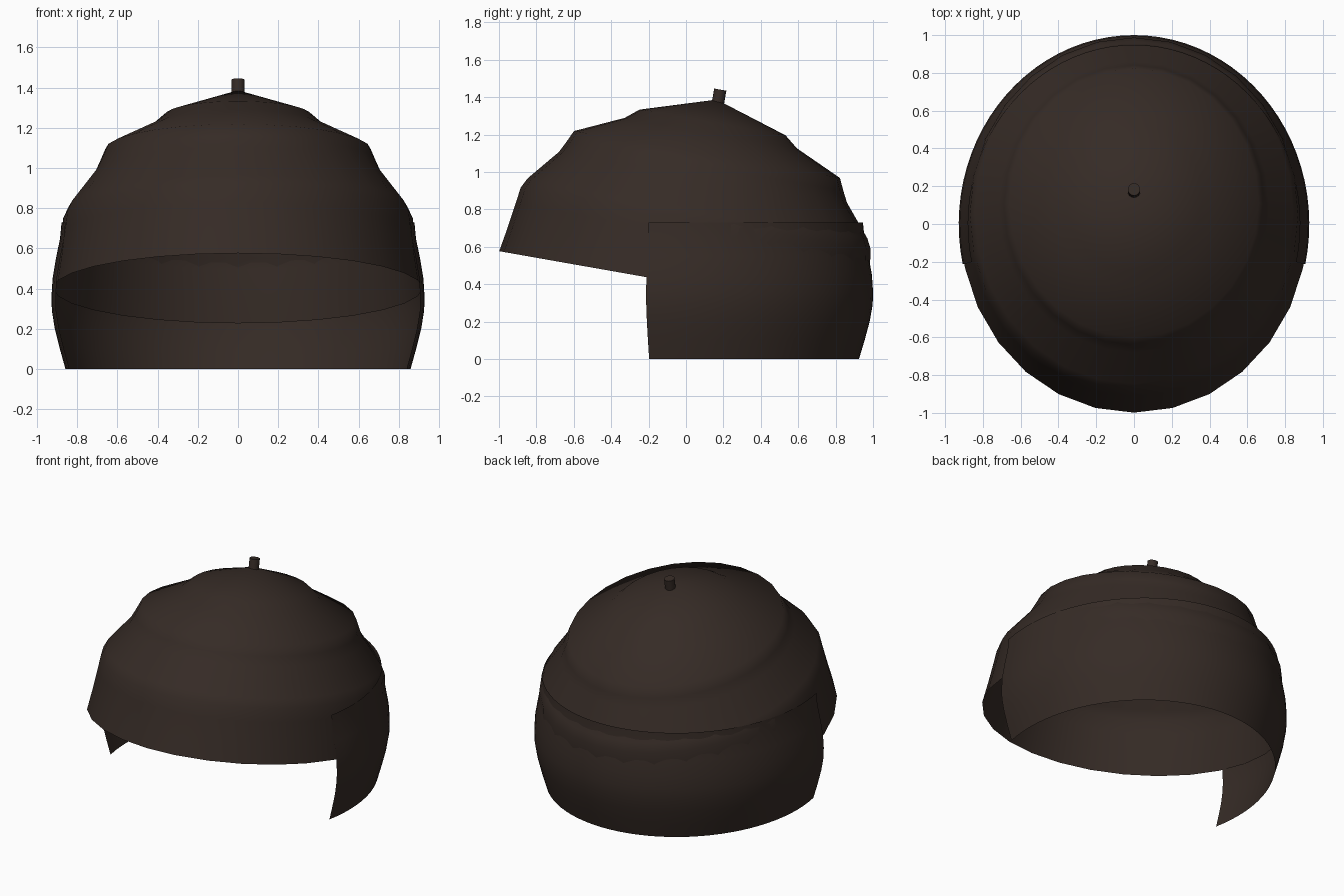
import bpy, bmesh, math
from mathutils import Matrix

if "Cube" in bpy.data.objects:
    bpy.data.objects.remove(bpy.data.objects["Cube"])

mat = bpy.data.materials.new("dark_brown")
mat.diffuse_color = (0.036, 0.024, 0.019, 1)
mat.use_nodes = True
mat.node_tree.nodes["Principled BSDF"].inputs["Base Color"].default_value = mat.diffuse_color


def lathe(name, profile, sides, sx, sy, start=0.0, sweep=math.tau, matrix=Matrix()):
    """Revolve (radius, height) points into an elliptical shell."""
    bm = bmesh.new()
    closed = sweep >= math.tau - 1e-6
    n = sides if closed else sides + 1
    rows = []
    for r, h in profile:
        if r == 0:
            rows.append([bm.verts.new((0, 0, h))] * n)
            continue
        row = []
        for i in range(n):
            a = start + sweep * i / sides
            row.append(bm.verts.new((r * sx * math.cos(a), r * sy * math.sin(a), h)))
        rows.append(row)
    for lo, hi in zip(rows, rows[1:]):
        for i in range(sides):
            j = (i + 1) % n
            quad = list(dict.fromkeys((lo[i], lo[j], hi[j], hi[i])))
            bm.faces.new(quad)
    bm.transform(matrix)
    me = bpy.data.meshes.new(name)
    bm.to_mesh(me)
    bm.free()
    ob = bpy.data.objects.new(name, me)
    bpy.context.collection.objects.link(ob)
    me.materials.append(mat)
    bpy.context.view_layer.objects.active = ob
    ob.select_set(True)
    bpy.ops.object.shade_smooth_by_angle(angle=math.radians(50))
    ob.select_set(False)
    return ob


# Shared frame of the crown: tilted back by ten degrees
tilt = Matrix.Translation((0, 0, 0.40)) @ Matrix.Rotation(math.radians(-10), 4, 'X')

# Tiered crown, open underneath
crown = [(1.004, 0), (0.982, 0.13), (0.962, 0.265), (0.95, 0.355), (0.922, 0.41),
         (0.782, 0.578), (0.752, 0.637), (0.722, 0.702), (0.468, 0.818),
         (0.396, 0.876), (0, 1.0)]
lathe("crown", crown, 28, 0.915, 1.0, start=-math.pi / 2,
      matrix=tilt @ Matrix.Translation((0, -0.010, 0)))

# Stem on top of the crown
stem = [(0, 0.93), (0.033, 0.93), (0.033, 1.056), (0, 1.056)]
lathe("top_stem", stem, 16, 1, 1, matrix=tilt)

# Neck guard wrapping the sides and back
guard = [(0.925, 0), (0.955, 0.1), (0.982, 0.2), (0.998, 0.29), (1.0, 0.36),
         (0.994, 0.45), (0.976, 0.55), (0.954, 0.65), (0.946, 0.73)]
a0 = math.radians(12.3)
lathe("neck_guard", guard, 48, 0.928, 1.0, start=-a0, sweep=math.pi + 2 * a0)
